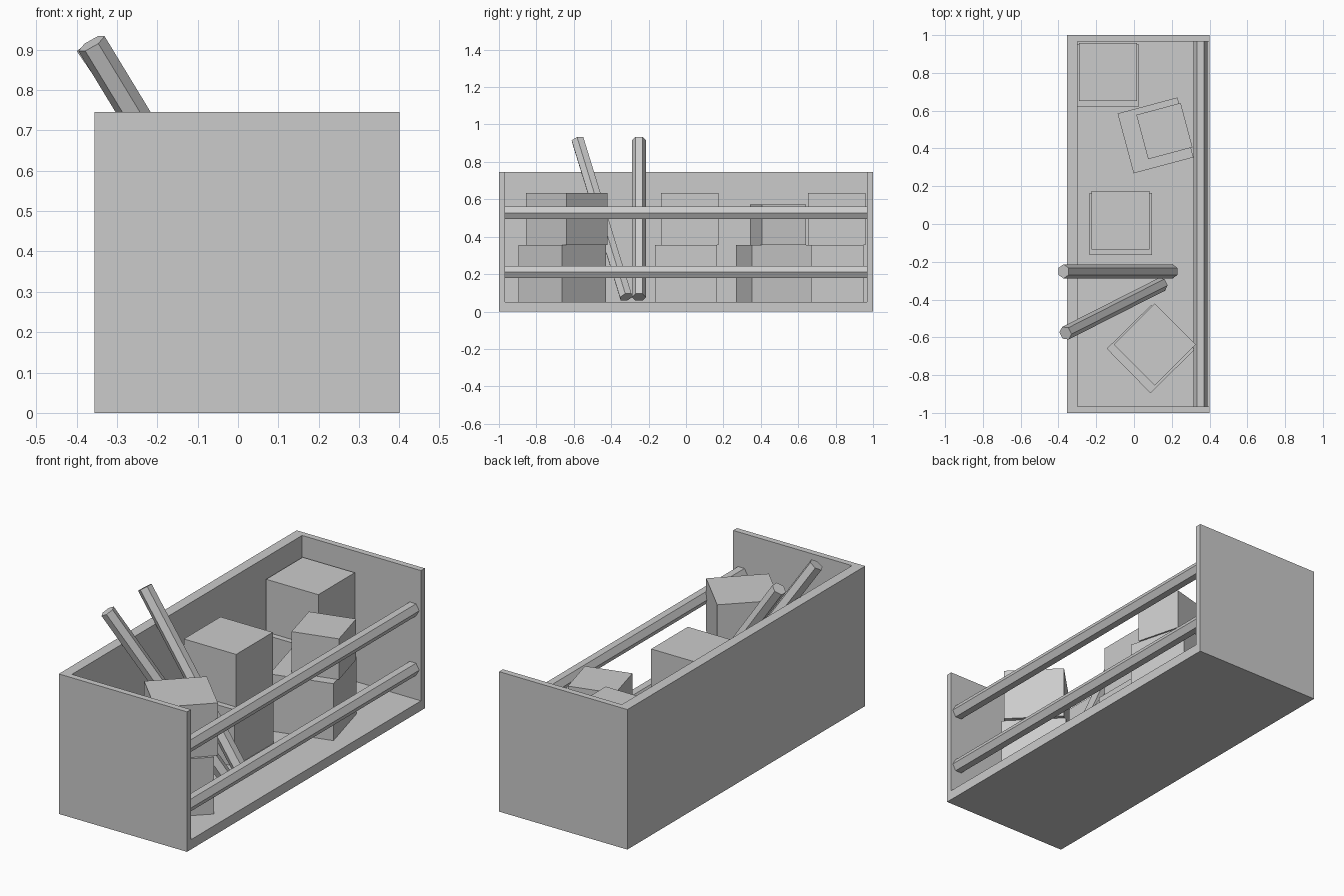
import bpy, bmesh
from math import radians, sqrt, atan2
from mathutils import Matrix, Vector

if "Cube" in bpy.data.objects:
    bpy.data.objects.remove(bpy.data.objects["Cube"])


def add_object(name, bm):
    mesh = bpy.data.meshes.new(name)
    bm.to_mesh(mesh)
    bm.free()
    obj = bpy.data.objects.new(name, mesh)
    bpy.context.collection.objects.link(obj)
    return obj


def box(name, x, y, z, size, angle=0):
    """Box centred on x, y with its underside at z."""
    bm = bmesh.new()
    bmesh.ops.create_cube(bm, size=1)
    bmesh.ops.scale(bm, vec=size, verts=bm.verts)
    bmesh.ops.translate(bm, vec=(0, 0, size[2] / 2), verts=bm.verts)
    obj = add_object(name, bm)
    obj.location = (x, y, z)
    obj.rotation_euler.z = radians(angle)
    return obj


def hex_bar(name, start, end, side):
    """Six-sided bar from start to end with corners pointing along side."""
    start, end = Vector(start), Vector(end)
    w = (end - start).normalized()
    u = Vector(side).normalized()
    v = w.cross(u)
    bm = bmesh.new()
    bmesh.ops.create_cone(bm, cap_ends=True, segments=6, radius1=0.0375,
                          radius2=0.0375, depth=(end - start).length)
    # make sure a corner lies on the local x axis
    corner = max(bm.verts, key=lambda p: p.co.x).co
    bmesh.ops.rotate(bm, verts=bm.verts,
                     matrix=Matrix.Rotation(-atan2(corner.y, corner.x), 3, 'Z'))
    obj = add_object(name, bm)
    rot = Matrix((u, v, w)).transposed().to_4x4()
    obj.matrix_world = Matrix.Translation((start + end) / 2) @ rot
    return obj


# Crate: floor, back wall and two end walls, open at the top and right side
crate = box("crate", 0.0225, 0, 0, (0.755, 2.0, 0.745))
cutter = box("crate_cutter", 0.2, 0, 0.052, (1.0, 1.935, 1.0))
cutter.hide_render = True
cut = crate.modifiers.new("hollow", 'BOOLEAN')
cut.object = cutter
cut.solver = 'EXACT'
bpy.context.view_layer.objects.active = crate
bpy.ops.object.modifier_apply(modifier=cut.name)
bpy.data.objects.remove(cutter)

# Rails across the open side
for name, z in (("lower_rail", 0.212), ("upper_rail", 0.528)):
    hex_bar(name, (0.352, -0.9675, z), (0.352, 0.9675, z), (1, 0, 0))

# Loose poles leaning on the back wall
for name, low, high in (
        ("straight_pole", (0.203, -0.251, 0.077), (-0.373, -0.251, 0.915)),
        ("angled_pole", (0.146, -0.32, 0.077), (-0.363, -0.578, 0.915))):
    dx, dy = low[0] - high[0], low[1] - high[1]
    hex_bar(name, low, high, (-dy, dx, 0))

# Stacked boxes: (x, y, width, height, angle) for the lower and upper box
stacks = {
    "corner": ((-0.138, 0.785, 0.328, 0.303, 0), (-0.137, 0.805, 0.307, 0.28, 0)),
    "tilted": ((0.114, 0.469, 0.328, 0.303, 15), (0.161, 0.492, 0.243, 0.217, 15)),
    "middle": ((-0.071, 0.0, 0.33, 0.303, 0), (-0.071, 0.02, 0.308, 0.28, 0)),
    "diamond": ((0.089, -0.662, 0.33, 0.303, 44.5), (0.111, -0.638, 0.307, 0.28, 45)),
}
for name, pair in stacks.items():
    z = 0.052
    for level, (x, y, width, height, angle) in zip(("lower", "upper"), pair):
        box(f"{name}_{level}_box", x, y, z, (width, width, height), angle)
        z += height
